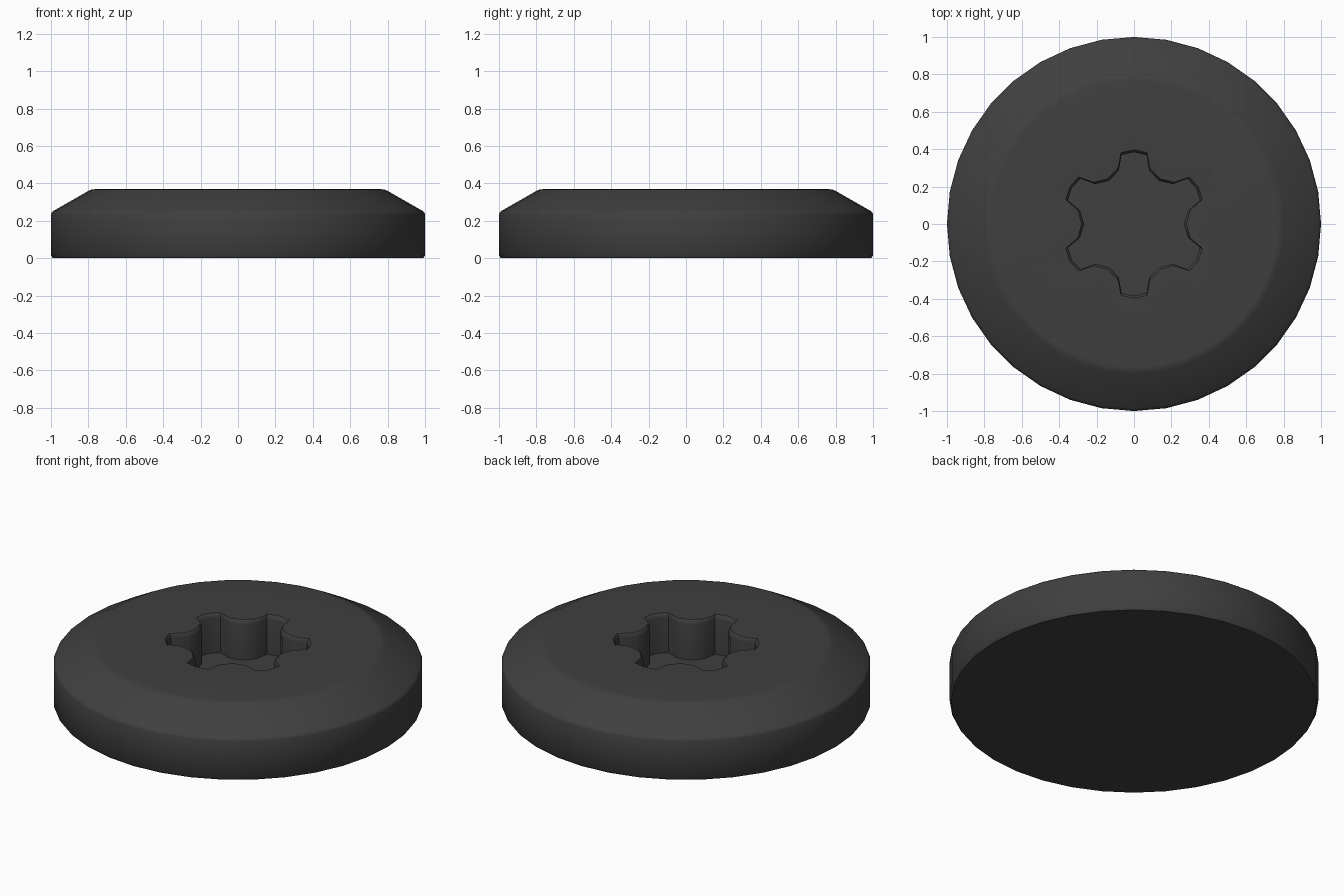
import bpy, bmesh
from math import radians, sin, cos

if "Cube" in bpy.data.objects:
    bpy.data.objects.remove(bpy.data.objects["Cube"])

N = 36  # sides of the disc; the six-lobe recess uses the same count


def ring(bm, radii, angles, z):
    return [bm.verts.new((r * cos(radians(a)), r * sin(radians(a)), z))
            for r, a in zip(radii, angles)]


bm = bmesh.new()
even = [i * 10 for i in range(N)]

# Outer body: softened lower edge, straight wall, sloped shoulder
profile = [(0.99, 0.0), (1.0, 0.015), (1.0, 0.235), (0.995, 0.245), (0.985, 0.254),
           (0.80, 0.36), (0.785, 0.367), (0.765, 0.369)]
rings = [ring(bm, [r] * N, even, z) for r, z in profile]

# Six-lobe recess outline: (angle, radius) over one 60 degree period, valley first
lobe = [(0, 0.28), (14, 0.31), (19.7, 0.388), (30, 0.397), (40.3, 0.388), (46, 0.31)]
star = [(60 * k + a, r) for k in range(6) for a, r in lobe]
angles = [a for a, r in star]
for inset, z in [(0.0, 0.365), (0.008, 0.358), (0.013, 0.34), (0.013, 0.13)]:
    rings.append(ring(bm, [r - inset for a, r in star], angles, z))

# Skin the rings, then close the underside and the recess floor
for lo, hi in zip(rings, rings[1:]):
    for i in range(N):
        j = (i + 1) % N
        bm.faces.new((lo[i], lo[j], hi[j], hi[i]))
bm.faces.new(rings[0][::-1])
bm.faces.new(rings[-1])
bmesh.ops.recalc_face_normals(bm, faces=bm.faces)

mesh = bpy.data.meshes.new("screw_cap")
bm.to_mesh(mesh)
bm.free()
cap = bpy.data.objects.new("screw_cap", mesh)
bpy.context.collection.objects.link(cap)

# Dark finish
mat = bpy.data.materials.new("dark_metal")
mat.diffuse_color = (0.05, 0.05, 0.05, 1)
mat.use_nodes = True
mat.node_tree.nodes["Principled BSDF"].inputs["Base Color"].default_value = mat.diffuse_color
mesh.materials.append(mat)

bpy.context.view_layer.objects.active = cap
cap.select_set(True)
bpy.ops.object.shade_smooth_by_angle(angle=radians(35))
